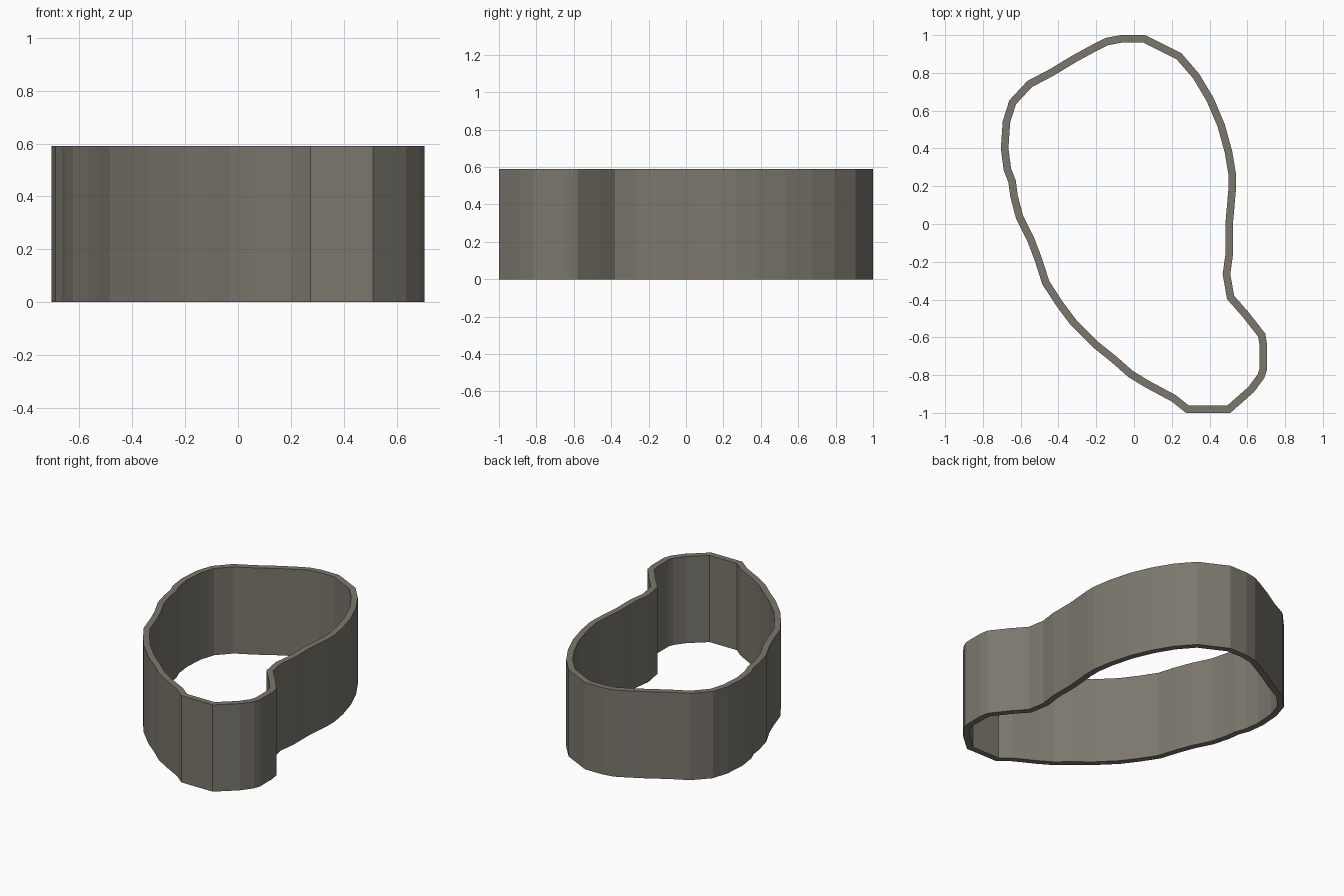
import bpy, bmesh
from mathutils import Vector

if "Cube" in bpy.data.objects:
    bpy.data.objects.remove(bpy.data.objects["Cube"])

HEIGHT = 0.59
WALL = 0.04

# Outer outline of the ring, clockwise seen from above
outline = [
    (-0.07, 1.0), (0.06, 1.0), (0.25, 0.905), (0.345, 0.795), (0.42, 0.67),
    (0.48, 0.53), (0.52, 0.385), (0.54, 0.265), (0.54, 0.185), (0.525, 0.015),
    (0.525, -0.155), (0.51, -0.265), (0.53, -0.38), (0.605, -0.465),
    (0.695, -0.58), (0.705, -0.64), (0.705, -0.77), (0.69, -0.815),
    (0.635, -0.89), (0.51, -1.0), (0.275, -1.0), (0.2, -0.94), (0.06, -0.865),
    (-0.03, -0.81), (-0.115, -0.735), (-0.215, -0.655), (-0.335, -0.535),
    (-0.41, -0.435), (-0.485, -0.32), (-0.525, -0.195), (-0.565, -0.09),
    (-0.625, 0.03), (-0.655, 0.145), (-0.665, 0.22), (-0.69, 0.285),
    (-0.705, 0.4), (-0.695, 0.545), (-0.66, 0.655), (-0.565, 0.757),
    (-0.445, 0.82), (-0.33, 0.89), (-0.22, 0.95), (-0.15, 0.985),
]


def inset(points, distance):
    """Mitred inward offset of a clockwise closed outline."""
    result = []
    for i, p in enumerate(points):
        p = Vector(p)
        a = (p - Vector(points[i - 1])).normalized()
        b = (Vector(points[(i + 1) % len(points)]) - p).normalized()
        na, nb = Vector((a.y, -a.x)), Vector((b.y, -b.x))
        result.append(p + (na + nb) * distance / (1 + na.dot(nb)))
    return result


# Ring wall: four loops bridged into a closed band
bm = bmesh.new()
inner = inset(outline, WALL)
loops = [[bm.verts.new((p[0], p[1], z)) for p in ring]
         for ring, z in ((outline, 0), (outline, HEIGHT), (inner, HEIGHT), (inner, 0))]
n = len(outline)
for k in range(4):
    a, b = loops[k], loops[(k + 1) % 4]
    for i in range(n):
        j = (i + 1) % n
        bm.faces.new((a[i], a[j], b[j], b[i]))
bmesh.ops.recalc_face_normals(bm, faces=bm.faces)

mesh = bpy.data.meshes.new("ring_wall")
bm.to_mesh(mesh)
bm.free()

# Single warm grey colour
grey = bpy.data.materials.new("warm grey")
grey.diffuse_color = (0.2, 0.185, 0.155, 1)
grey.use_nodes = True
grey.node_tree.nodes["Principled BSDF"].inputs["Base Color"].default_value = grey.diffuse_color
mesh.materials.append(grey)
wall = bpy.data.objects.new("ring_wall", mesh)
bpy.context.collection.objects.link(wall)
